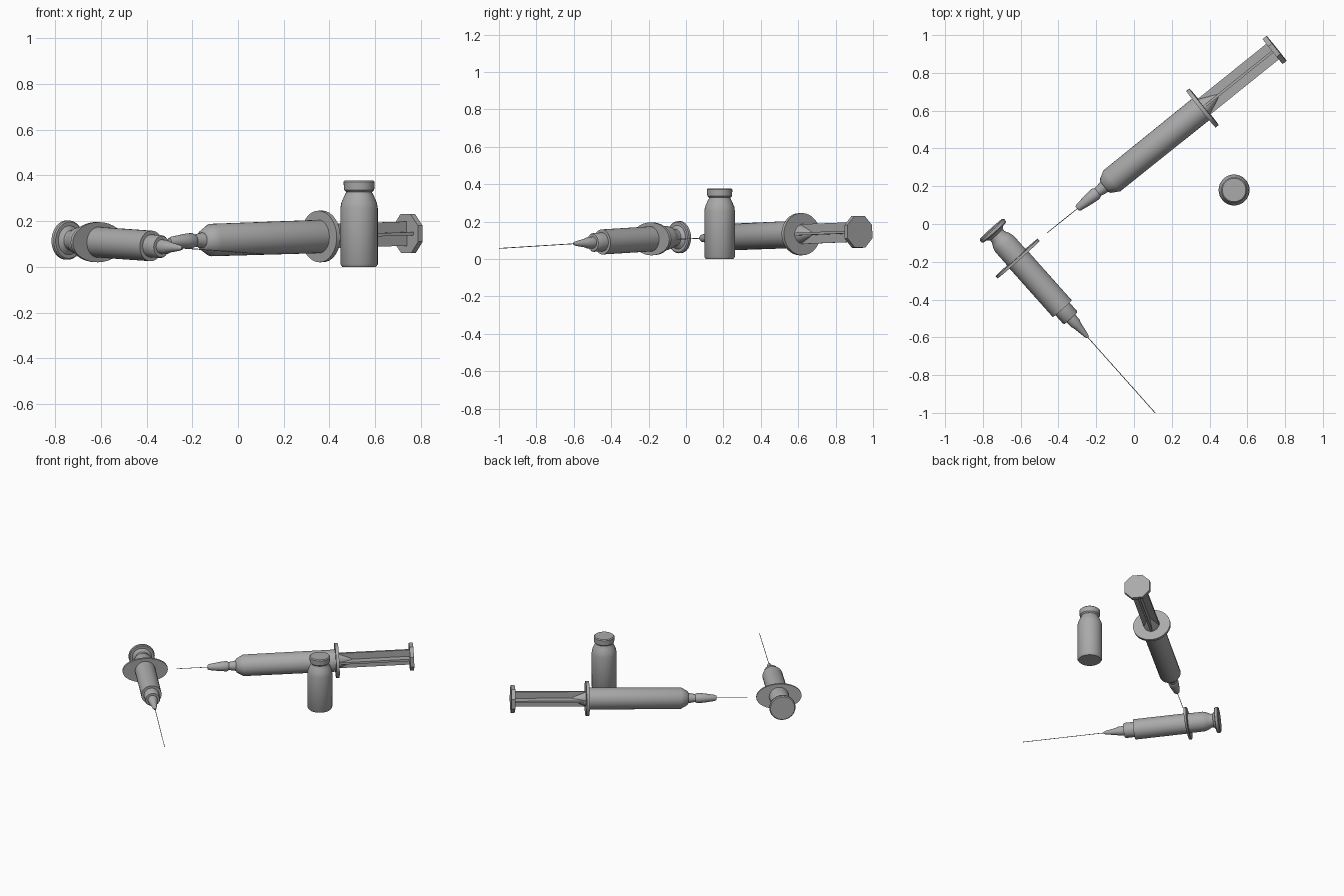
import bpy, bmesh
from math import sin, cos, pi, radians
from mathutils import Vector, Matrix

cube = bpy.data.objects.get("Cube")
if cube:
    bpy.data.objects.remove(cube)

grey = bpy.data.materials.new("medium_grey")
grey.use_nodes = True
grey.diffuse_color = (0.4, 0.4, 0.4, 1)
grey.node_tree.nodes["Principled BSDF"].inputs["Base Color"].default_value = (0.4, 0.4, 0.4, 1)


def finish(name, bm, frame):
    bmesh.ops.recalc_face_normals(bm, faces=bm.faces)
    mesh = bpy.data.meshes.new(name)
    bm.to_mesh(mesh)
    bm.free()
    mesh.materials.append(grey)
    obj = bpy.data.objects.new(name, mesh)
    bpy.context.collection.objects.link(obj)
    obj.matrix_world = frame
    bpy.ops.object.select_all(action='DESELECT')
    obj.select_set(True)
    bpy.context.view_layer.objects.active = obj
    bpy.ops.object.shade_smooth_by_angle(angle=radians(35))


def lathe(name, profile, frame, sides=32, wide=1.0, turn=0.0):
    """Closed turned solid along local z from (radius, z) points; wide stretches local x."""
    bm = bmesh.new()
    rings = []
    for r, z in profile:
        angles = [2 * pi * i / sides + turn for i in range(sides)]
        rings.append([bm.verts.new((r * wide * cos(a), r * sin(a), z)) for a in angles])
    for a, b in zip(rings, rings[1:]):
        for i in range(sides):
            j = (i + 1) % sides
            bm.faces.new((a[i], a[j], b[j], b[i]))
    bm.faces.new(rings[0])
    bm.faces.new(rings[-1])
    finish(name, bm, frame)


def cross_rod(name, reach, thick, start, end, frame):
    """Plunger stem with a plus-shaped section."""
    bm = bmesh.new()
    t = thick / 2
    section = []
    for k in range(4):
        spin = Matrix.Rotation(k * pi / 2, 3, 'Z')
        section += [spin @ Vector(p) for p in ((reach, -t, 0), (reach, t, 0), (t, t, 0))]
    low, high = ([bm.verts.new((p.x, p.y, z)) for p in section] for z in (start, end))
    for i in range(12):
        j = (i + 1) % 12
        bm.faces.new((low[i], low[j], high[j], high[i]))
    bm.faces.new(low)
    bm.faces.new(high)
    finish(name, bm, frame)


def axis_frame(tip, tail):
    """Local z runs tip to tail, local x stays level."""
    tip = Vector(tip)
    z = (Vector(tail) - tip).normalized()
    x = Vector((0, 0, 1)).cross(z).normalized()
    y = z.cross(x)
    return Matrix.Translation(tip) @ Matrix((x, y, z)).transposed().to_4x4()


# Large syringe
big = axis_frame((-0.46, -0.047, 0.106), (0.755, 0.93, 0.146))
lathe("large_needle", [(0.002, 0), (0.002, 0.23)], big, 8)
lathe("large_needle_hub", [(0.014, 0.205), (0.02, 0.215), (0.031, 0.29), (0.034, 0.33),
                           (0.026, 0.345), (0.036, 0.4)], big, 24)
lathe("large_barrel", [(0.036, 0.39), (0.046, 0.395), (0.071, 0.44), (0.073, 1.06)], big)
lathe("large_finger_flange", [(0.113, 1.045), (0.113, 1.066)], big, 32, 1.1)
cross_rod("large_plunger_stem", 0.053, 0.014, 1.05, 1.54, big)
lathe("large_plunger_seal", [(0.052, 1.06), (0.05, 1.07), (0.01, 1.16)], big, 16)
lathe("large_thumb_rest", [(0.092, 1.533), (0.092, 1.559)], big, 8, 1, pi / 8)

# Small syringe
small = axis_frame((0.112, -1.0, 0.057), (-0.757, -0.025, 0.118))
lathe("small_needle", [(0.002, 0), (0.002, 0.56)], small, 8)
lathe("small_needle_hub", [(0.006, 0.535), (0.012, 0.55), (0.024, 0.62), (0.03, 0.635),
                           (0.032, 0.69)], small, 24)
lathe("small_collar", [(0.046, 0.672), (0.05, 0.678), (0.05, 0.75)], small)
lathe("small_barrel", [(0.067, 0.74), (0.067, 1.1)], small)
lathe("small_finger_flange", [(0.088, 1.088), (0.088, 1.103)], small, 32, 1.7)
lathe("small_plunger", [(0.065, 1.1), (0.065, 1.2), (0.058, 1.225), (0.045, 1.25),
                        (0.045, 1.265), (0.07, 1.285)], small)
lathe("small_thumb_rest", [(0.08, 1.28), (0.086, 1.285), (0.086, 1.3), (0.08, 1.306)], small)

# Vial
stand = Matrix.Translation((0.53, 0.18, 0))
lathe("vial_bottle", [(0.074, 0), (0.082, 0.012), (0.082, 0.255), (0.078, 0.28), (0.066, 0.308),
                      (0.057, 0.325), (0.055, 0.34)], stand)
lathe("vial_cap", [(0.057, 0.328), (0.066, 0.337), (0.068, 0.372), (0.062, 0.378)], stand)
